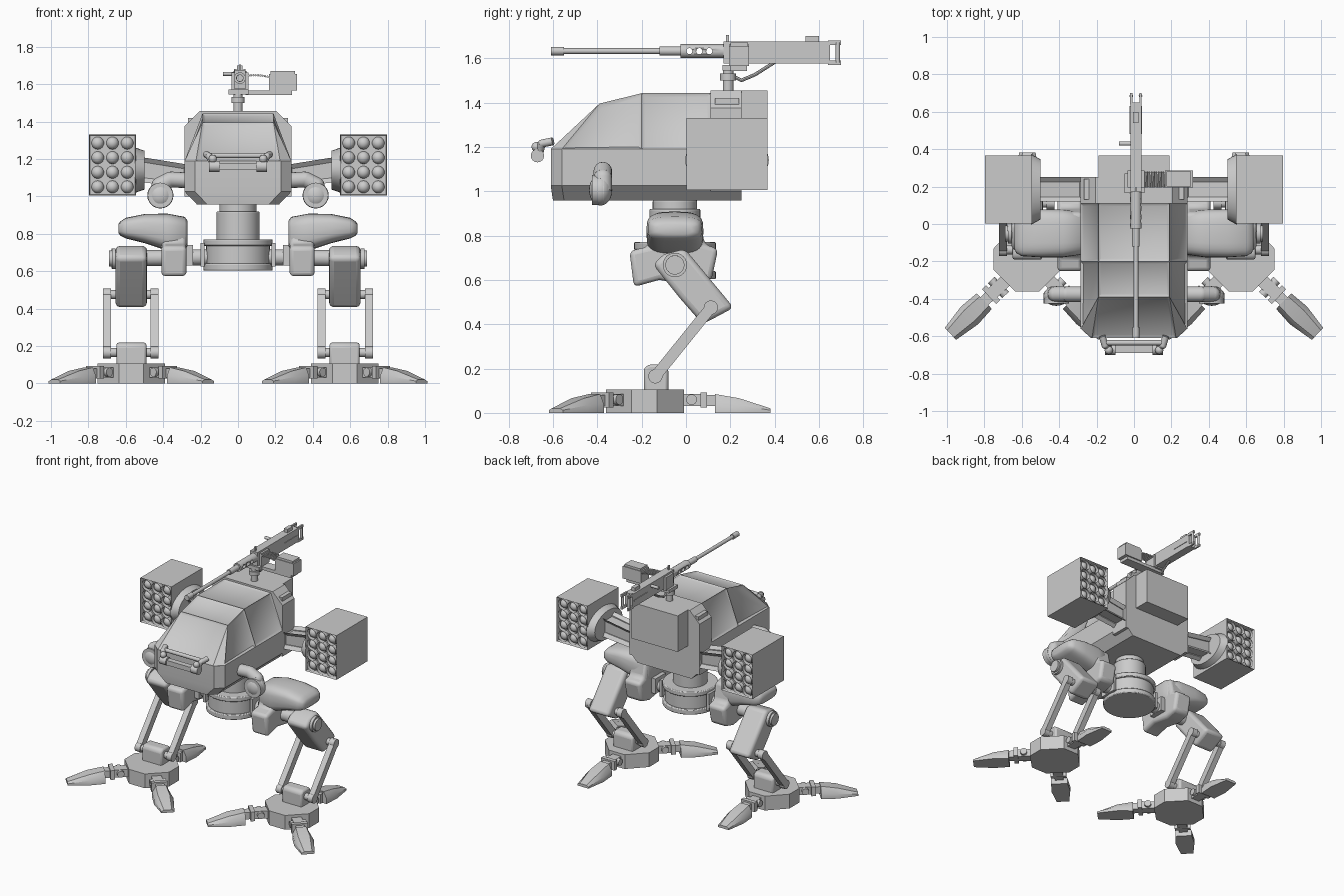
import bpy, bmesh
from math import sin, cos, pi, radians
from mathutils import Vector, Matrix

if "Cube" in bpy.data.objects:
    bpy.data.objects.remove(bpy.data.objects["Cube"])


def finish(name, bm, bevel=0, seg=2, mirror=False, angle=35):
    """Turn a bmesh into a named object, optionally bevelled and mirrored in x."""
    bmesh.ops.recalc_face_normals(bm, faces=bm.faces[:])
    me = bpy.data.meshes.new(name)
    bm.to_mesh(me)
    bm.free()
    ob = bpy.data.objects.new(name, me)
    bpy.context.collection.objects.link(ob)
    if bevel:
        b = ob.modifiers.new("bevel", 'BEVEL')
        b.width, b.segments, b.limit_method = bevel, seg, 'ANGLE'
    if mirror:
        ob.modifiers.new("mirror", 'MIRROR').use_clip = False
    bpy.ops.object.select_all(action='DESELECT')
    ob.select_set(True)
    bpy.context.view_layer.objects.active = ob
    bpy.ops.object.shade_smooth_by_angle(angle=radians(angle))
    return ob


def loft(bm, rings):
    vs = [[bm.verts.new(p) for p in r] for r in rings]
    n = len(vs[0])
    for a, b in zip(vs, vs[1:]):
        for i in range(n):
            bm.faces.new((a[i], a[(i + 1) % n], b[(i + 1) % n], b[i]))
    bm.faces.new(vs[0][::-1])
    bm.faces.new(vs[-1])


def prism(bm, pts, axis, a, b):
    put = {'x': lambda p, t: (t, p[0], p[1]), 'y': lambda p, t: (p[0], t, p[1]),
           'z': lambda p, t: (p[0], p[1], t)}[axis]
    loft(bm, [[put(p, t) for p in pts] for t in (a, b)])


def box(bm, x0, x1, y0, y1, z0, z1):
    prism(bm, [(x0, y0), (x1, y0), (x1, y1), (x0, y1)], 'z', z0, z1)


def cyl(bm, p, q, r, r2=None, n=24, caps=True):
    p, q = Vector(p), Vector(q)
    m = Matrix.Translation((p + q) / 2) @ (q - p).to_track_quat('Z', 'Y').to_matrix().to_4x4()
    bmesh.ops.create_cone(bm, cap_ends=caps, segments=n, radius1=r, radius2=r if r2 is None else r2,
                          depth=(q - p).length, matrix=m)


def ball(bm, p, r, sy=1, n=16):
    m = Matrix.Translation(p) @ Matrix.Diagonal((1, sy, 1, 1))
    bmesh.ops.create_uvsphere(bm, u_segments=n, v_segments=n // 2, radius=r, matrix=m)


def tube(bm, pts, r, n=12):
    for a, b in zip(pts, pts[1:]):
        cyl(bm, a, b, r, n=n, caps=True)
    for p in pts[1:-1]:
        ball(bm, p, r, n=n)


def recess(bm, test, width, depth):
    bmesh.ops.recalc_face_normals(bm, faces=bm.faces[:])
    bm.normal_update()
    bmesh.ops.inset_individual(bm, faces=[f for f in bm.faces if test(f)], thickness=width, depth=-depth)


new = bmesh.new

# lower hull with chamfered nose and belly
bm = new()
def deck(w, yf, yb, z):
    return [(-w, yb, z), (-w, yf + .05, z), (-w + .055, yf, z), (w - .055, yf, z), (w, yf + .05, z), (w, yb, z)]
loft(bm, [deck(.22, -.60, .25, .957), deck(.285, -.61, .25, 1.025), deck(.285, -.61, .25, 1.19)])
finish("lower_hull", bm)

# canopy with recessed window panels
bm = new()
def pair(x, y, z):
    return [bm.verts.new((s * x, y, z)) for s in (-1, 1)]
A, B, C, D = pair(.225, -.61, 1.19), pair(.285, -.56, 1.19), pair(.285, -.2, 1.19), pair(.285, .11, 1.19)
P, Q, R = pair(.19, -.39, 1.395), pair(.19, -.2, 1.442), pair(.19, .11, 1.442)
for i in (0, 1):
    for f in ((A, B, P), (B, C, Q, P), (C, D, R, Q)):
        bm.faces.new([v[i] for v in f])
for a, b in ((A, P), (P, Q), (Q, R), (R, D)):
    bm.faces.new((a[0], a[1], b[1], b[0]))
recess(bm, lambda f: len(f.verts) == 4 and f.normal.y < .5, .022, .01)
finish("canopy", bm)

# rear hull, engine box and side grilles
bm = new()
prism(bm, [(-.285, 1.0), (-.285, 1.375), (-.205, 1.455), (.205, 1.455), (.285, 1.375), (.285, 1.0)], 'y', .11, .25)
finish("rear_hull", bm)
bm = new()
box(bm, -.19, .19, .24, .367, 1.19, 1.455)
finish("engine_box", bm)
bm = new()
box(bm, .235, .268, .13, .24, 1.39, 1.42)
finish("side_vent", bm, mirror=True)

# front guard with two lamps
bm = new()
for s in (-1, 1):
    tube(bm, [(s * .17, -.6, 1.225), (s * .155, -.65, 1.215), (s * .125, -.665, 1.16)], .018)
    cyl(bm, (s * .155, -.67, 1.16), (s * .1, -.67, 1.16), .03, n=16)
    ball(bm, (s * .135, -.675, 1.2), .022)
tube(bm, [(-.165, -.635, 1.218), (.165, -.635, 1.218)], .014)
box(bm, -.1, .1, -.69, -.65, 1.14, 1.175)
finish("front_guard", bm)

# side lamps on bent arms
bm = new()
tube(bm, [(.26, -.375, 1.085), (.36, -.375, 1.09), (.42, -.375, 1.06), (.435, -.375, 1.0)], .042, 16)
ball(bm, (.415, -.385, 1.005), .07, .75, 24)
cyl(bm, (.415, -.425, 1.005), (.415, -.37, 1.005), .068)
finish("side_lamp", bm, mirror=True)

# weapon arms with recessed faces
bm = new()
loft(bm, [[(x, .12, a), (x, .25, a), (x, .25, b), (x, .12, b)] for x, a, b in ((.27, 1.05, 1.17), (.52, 1.075, 1.21))])
recess(bm, lambda f: abs(f.normal.x) < .5, .026, .025)
finish("weapon_arm", bm, mirror=True)
bm = new()
cyl(bm, (.5, 0, 0), (.55, 0, 0), .115, .135, n=32)
for v in bm.verts:
    v.co = (v.co.x, v.co.y * 1.4 + .185, v.co.z * .9 + 1.14)
finish("pod_turntable", bm, mirror=True)

# missile pods: open-ended case, 3 x 4 launch tubes and rounded tips
bm = new()
box(bm, .545, .797, .003, .367, 1.005, 1.33)
recess(bm, lambda f: abs(f.normal.y) > .5, .008, .035)
finish("missile_pod", bm, mirror=True)
bm = new()
for i in range(3):
    for k in range(4):
        x, z = .671 + (i - 1) * .079, 1.1675 + (k - 1.5) * .078
        cyl(bm, (x, .008, z), (x, .362, z), .038, n=20, caps=False)
        ball(bm, (x, .04, z), .034, n=14)
        ball(bm, (x, .33, z), .034, n=14)
finish("missile_tubes", bm, mirror=True)

# neck and pelvis turntable
bm = new()
Y = -.05
for z0, z1, r in ((.89, .96, .1), (.76, .92, .115), (.735, .77, .185), (.635, .74, .17), (.603, .64, .185)):
    cyl(bm, (0, Y, z0), (0, Y, z1), r, n=36)
finish("waist_turntable", bm, bevel=.006)

# hip joints and shafts
bm = new()
box(bm, .18, .2, -.12, .02, .625, .75)
box(bm, .24, .275, -.11, .01, .63, .74)
cyl(bm, (.1, Y, .675), (.69, Y, .667), .043)
cyl(bm, (.655, Y, .667), (.675, Y, .667), .055)
finish("hip_shaft", bm, mirror=True)
bm = new()
prism(bm, [(-.15, .88), (.06, .88), (.085, .76), (.145, .74), (.115, .6), (.02, .575), (-.12, .6),
           (-.235, .568), (-.255, .73), (-.17, .75)], 'x', .275, .41)
finish("hip_block", bm, bevel=.022, seg=3, mirror=True)

# smooth armour over each hip
bm = new()
rings = []
for x, ry, z0, z1 in ((.27, .09, .73, .87), (.285, .115, .71, .89), (.38, .128, .71, .908), (.5, .128, .75, .905),
                      (.6, .122, .775, .885), (.63, .105, .79, .865), (.64, .08, .805, .85)):
    ring = []
    for k in range(28):
        c, s = cos(2 * pi * k / 28), sin(2 * pi * k / 28)
        sq = lambda t: abs(t) ** .6 * (1 if t > 0 else -1)
        ring.append((x, Y + ry * sq(c), (z0 + z1) / 2 + (z1 - z0) / 2 * sq(s)))
    rings.append(ring)
loft(bm, rings)
finish("hip_armour", bm, mirror=True, angle=60)

# thighs
bm = new()
prism(bm, [(-.15, .67), (-.10, .715), (-.005, .74), (.215, .475), (.16, .445), (.075, .4), (-.03, .52)], 'x', .487, .655)
finish("thigh", bm, bevel=.025, seg=3, mirror=True)

# shins: twin bars between knee and ankle shafts
knee, ankle = Vector((0, .112, .475)), Vector((0, -.138, .165))
d = (ankle - knee).normalized()
n = Vector((0, -d.z, d.y)) * .025
bm = new()
for x0, x1 in ((.425, .467), (.68, .722)):
    a, b = knee - d * .02, ankle + d * .02
    loft(bm, [[p + Vector((x, 0, 0)) for p in (a + n, b + n, b - n, a - n)] for x in (x0, x1)])
    for p in (knee, ankle):
        cyl(bm, (x0, p.y, p.z), (x1, p.y, p.z), .032)
for p in (knee, ankle):
    cyl(bm, (.43, p.y, p.z), (.715, p.y, p.z), .024)
finish("shin", bm, mirror=True)

# ankle block and foot plate
bm = new()
prism(bm, [(-.19, .09), (-.19, .2), (-.17, .218), (-.1, .218), (-.08, .2), (-.08, .09)], 'x', .49, .65)
finish("ankle", bm, bevel=.012, mirror=True)
F = Vector((.57, -.19, 0))
bm = new()
half = [(.065, -.36), (.18, -.245), (.18, -.13), (.065, -.01)]
prism(bm, [(F.x + x, y) for x, y in half] + [(F.x - x, y) for x, y in half[::-1]], 'z', 0, .105)
finish("foot_plate", bm, mirror=True)

# three toes per foot
bm = new()
def slab(r0, r1, w, z0, z1):
    loft(bm, [[(r, -w, z0), (r, w, z0), (r, w, z1), (r, -w, z1)] for r in (r0, r1)])
for ang in (-44, -136, 90):
    first = len(bm.verts)
    slab(.12, .265, .034, .03, .085)
    slab(.255, .285, .055, .025, .092)
    slab(.28, .33, .03, .03, .08)
    for s in (-1, 1):
        cyl(bm, (.215, s * .02, .06), (.215, s * .055, .06), .024, n=16)
    loft(bm, [[(r, -w, 0), (r, -w, e), (r, -w * .6, h), (r, w * .6, h), (r, w, e), (r, w, 0)]
              for r, w, e, h in ((.32, .058, .04, .085), (.43, .066, .035, .066), (.572, .044, .012, .02))])
    bm.verts.ensure_lookup_table()
    bmesh.ops.transform(bm, verts=bm.verts[first:], matrix=Matrix.Translation(F) @ Matrix.Rotation(radians(ang), 4, 'Z'))
finish("toes", bm, mirror=True)

# gun barrel, perforated jacket
G, H = .01, 1.632
bm = new()
for y0, y1, r in ((-.61, -.55, .019), (-.56, -.1, .013), (-.12, -.02, .02)):
    cyl(bm, (G, y0, H), (G, y1, H), r)
finish("gun_barrel", bm)
bm = new()
cyl(bm, (G, -.025, H), (G, .17, H), .031)
jacket = finish("barrel_jacket", bm)
bm = new()
for i in range(3):
    cyl(bm, (G - .1, .015 + i * .045, H), (G + .1, .015 + i * .045, H), .014, n=12)
cutter = finish("jacket_hole_cutter", bm)
cutter.hide_render = True
cutter.hide_set(True)
cut = jacket.modifiers.new("holes", 'BOOLEAN')
cut.object, cut.operation, cut.solver = cutter, 'DIFFERENCE', 'EXACT'

# gun receiver, rear grips, sights, cocking handle
bm = new()
box(bm, -.02, .04, .17, .65, 1.575, 1.675)
box(bm, -.035, .055, .195, .285, 1.565, 1.662)
box(bm, -.024, .044, .48, .63, 1.617, 1.628)
box(bm, -.005, .025, .54, .60, 1.67, 1.70)
box(bm, .005, .015, .18, .195, 1.66, 1.705)
for s in (-1, 1):
    x = G + s * .025
    box(bm, x - .006, x + .006, .64, .70, 1.66, 1.68)
    box(bm, x - .006, x + .006, .64, .70, 1.57, 1.59)
    cyl(bm, (x, .685, 1.58), (x, .685, 1.67), .01, n=12)
cyl(bm, (-.08, .43, 1.655), (0, .43, 1.655), .011, n=12)
finish("gun_receiver", bm)

# gun pedestal and brace
bm = new()
cyl(bm, (0, .19, 1.44), (0, .19, 1.56), .024)
box(bm, -.05, .055, .165, .27, 1.545, 1.57)
cyl(bm, (0, .19, 1.5), (0, .19, 1.53), .036)
tube(bm, [(.005, .2, 1.525), (.005, .25, 1.5), (.005, .31, 1.525), (.005, .4, 1.582)], .008, 8)
finish("gun_mount", bm)

# ammunition tray, box and belt
bm = new()
box(bm, .04, .29, .2, .275, 1.542, 1.565)
box(bm, .165, .315, .195, .285, 1.565, 1.655)
box(bm, .175, .305, .2, .28, 1.655, 1.67)
finish("ammo_box", bm)
bm = new()
for i in range(11):
    x = .045 + i * .0125
    z = 1.645 + .006 * sin(i / 10 * pi) - .008 * i / 10
    cyl(bm, (x, .195, z), (x, .28, z), .006, .004, n=8)
finish("ammo_belt", bm)
